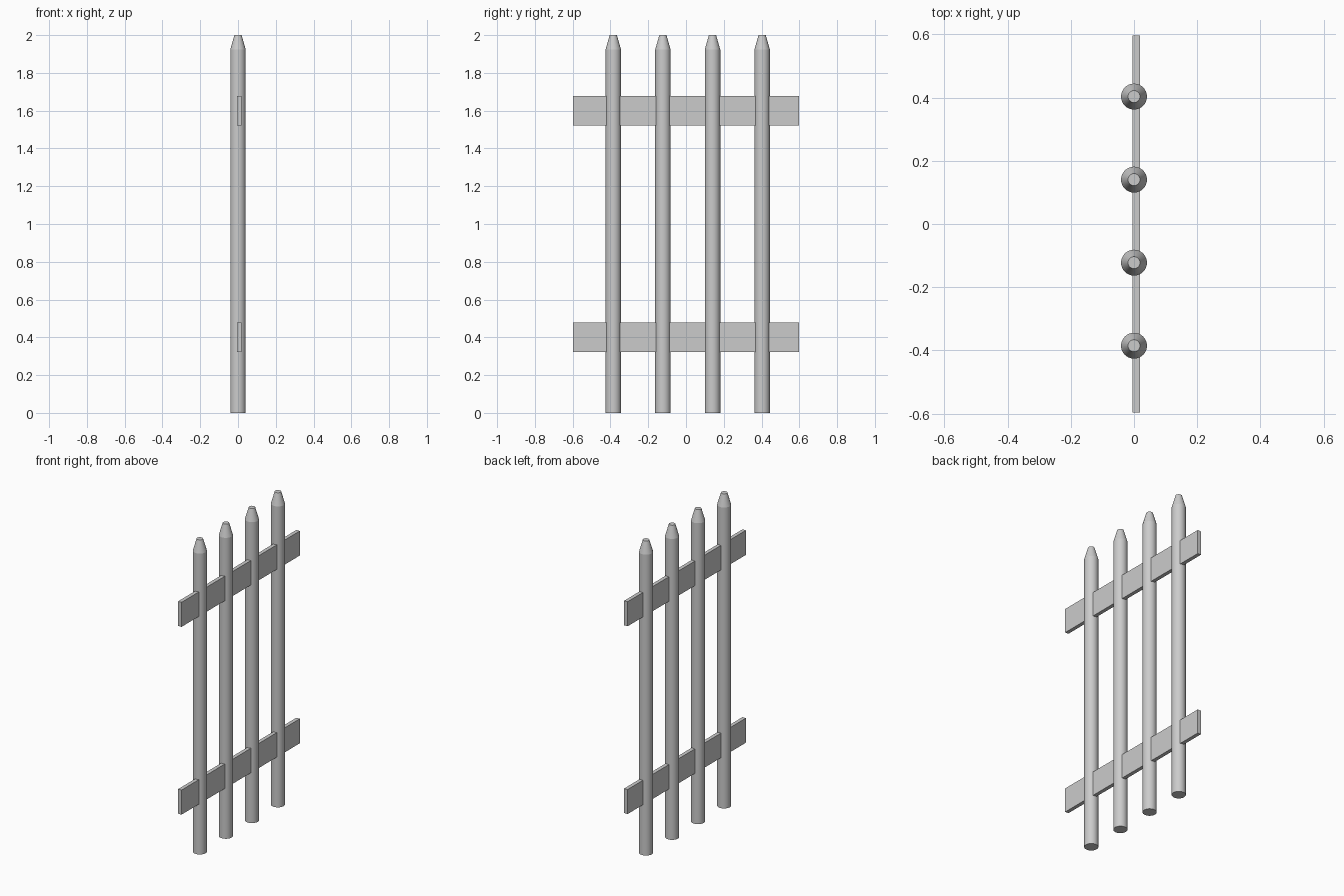
import bpy, bmesh, math

if "Cube" in bpy.data.objects:
    bpy.data.objects.remove(bpy.data.objects["Cube"])

POST_R, TIP_R, SHOULDER_Z, TOP_Z = 0.041, 0.019, 1.923, 2.0
SIDES = 32


def finish(bm, name):
    bmesh.ops.recalc_face_normals(bm, faces=bm.faces)
    mesh = bpy.data.meshes.new(name)
    bm.to_mesh(mesh)
    bm.free()
    obj = bpy.data.objects.new(name, mesh)
    bpy.context.collection.objects.link(obj)
    return obj


def post(name, y):
    # Round post with a blunt tapered tip, stacked from rings
    bm = bmesh.new()
    rings = []
    for r, z in [(POST_R, 0), (POST_R, SHOULDER_Z), (TIP_R, TOP_Z)]:
        rings.append([bm.verts.new((r * math.cos(2 * math.pi * i / SIDES),
                                    y + r * math.sin(2 * math.pi * i / SIDES), z))
                      for i in range(SIDES)])
    for a, b in zip(rings, rings[1:]):
        for i in range(SIDES):
            j = (i + 1) % SIDES
            bm.faces.new((a[i], a[j], b[j], b[i]))
    bm.faces.new(rings[0])
    bm.faces.new(rings[-1])
    obj = finish(bm, name)
    bpy.ops.object.select_all(action='DESELECT')
    obj.select_set(True)
    bpy.context.view_layer.objects.active = obj
    bpy.ops.object.shade_smooth_by_angle(angle=math.radians(14))


def rail(name, z):
    # Flat board set slightly off the post centre line
    bm = bmesh.new()
    bmesh.ops.create_cube(bm, size=1)
    bmesh.ops.scale(bm, vec=(0.024, 1.194, 0.157), verts=bm.verts)
    bmesh.ops.translate(bm, vec=(0.007, 0, z), verts=bm.verts)
    finish(bm, name)


# Four posts
for n in range(4):
    post(f"fence_post_{n + 1}", -0.385 + 0.2627 * n)

# Two cross rails
rail("lower_rail", 0.40)
rail("upper_rail", 1.60)
